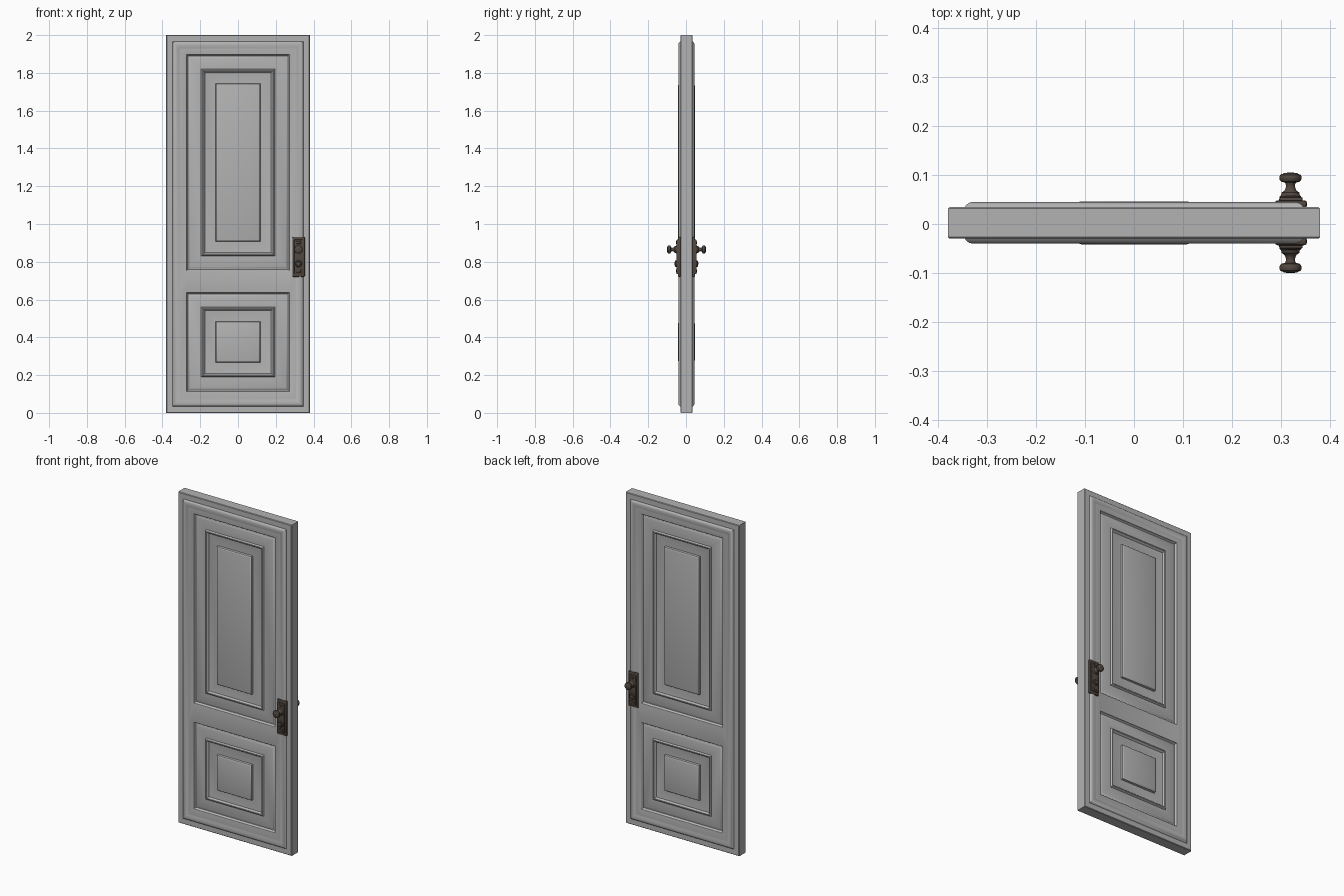
import bpy, bmesh, math
from mathutils import Matrix

cube = bpy.data.objects.get("Cube")
if cube:
    bpy.data.objects.remove(cube, do_unlink=True)


def material(name, rgb):
    m = bpy.data.materials.new(name)
    m.use_nodes = True
    m.diffuse_color = (*rgb, 1)
    m.node_tree.nodes["Principled BSDF"].inputs["Base Color"].default_value = (*rgb, 1)
    return m


GREY = material("grey paint", (0.45, 0.45, 0.45))
BRONZE = material("dark bronze", (0.085, 0.065, 0.052))
MID_Y = 0.0025       # middle of the door thickness
HALF = 0.0325        # half of the slab thickness


def finish(name, bm, mat, side=1, angle=35):
    """Turn a bmesh, built facing -y about y = 0, into a part on one side of the door."""
    if side < 0:
        bmesh.ops.transform(bm, matrix=Matrix.Scale(-1, 4, (0, 1, 0)), verts=bm.verts)
        bmesh.ops.reverse_faces(bm, faces=bm.faces)
    mesh = bpy.data.meshes.new(name)
    bm.to_mesh(mesh)
    bm.free()
    ob = bpy.data.objects.new(name, mesh)
    bpy.context.collection.objects.link(ob)
    mesh.materials.append(mat)
    ob.location.y = MID_Y
    bpy.ops.object.select_all(action='DESELECT')
    ob.select_set(True)
    bpy.context.view_layer.objects.active = ob
    bpy.ops.object.shade_smooth_by_angle(angle=math.radians(angle))
    return ob


def moulding(bm, x, z0, z1, profile, fill):
    """Concentric rectangles: profile lists (inset, height above the slab face)."""
    last = None
    for inset, h in profile:
        y = -HALF - h
        a, b, c = x - inset, z0 + inset, z1 - inset
        ring = [bm.verts.new(p) for p in ((-a, y, b), (a, y, b), (a, y, c), (-a, y, c))]
        if last:
            for i in range(4):
                j = (i + 1) % 4
                bm.faces.new((last[i], last[j], ring[j], ring[i]))
        last = ring
    if fill:
        bm.faces.new(last)


def box(bm, x0, x1, y0, y1, z0, z1, bevel=0, segments=1):
    verts = bmesh.ops.create_cube(bm, size=1)["verts"]
    for v in verts:
        v.co = ((x0 + x1) / 2 + v.co.x * (x1 - x0),
                (y0 + y1) / 2 + v.co.y * (y1 - y0),
                (z0 + z1) / 2 + v.co.z * (z1 - z0))
    if bevel:
        edges = list({e for v in verts for e in v.link_edges})
        bmesh.ops.bevel(bm, geom=edges, offset=bevel, segments=segments,
                        profile=0.5, affect='EDGES')


def lathe(bm, x, z, profile, n=32):
    """Turned part along -y: profile lists (radius, distance from the door middle)."""
    last = None
    for r, d in profile:
        ring = [bm.verts.new((x + r * math.cos(math.tau * i / n), -d,
                              z + r * math.sin(math.tau * i / n))) for i in range(n)]
        if last:
            for i in range(n):
                j = (i + 1) % n
                bm.faces.new((last[i], last[j], ring[j], ring[i]))
        last = ring
    bm.faces.new(last)


# Edge of the slab, open where the panelled faces close it
bm = bmesh.new()
core = HALF - 0.01
box(bm, -0.38, 0.38, -core, core, 0, 2)
bmesh.ops.delete(bm, geom=[f for f in bm.faces if abs(f.normal.y) > 0.5], context='FACES')
finish("door_edge", bm, GREY)

FIELD = 0.006        # stiles and rails
FRAME = [(0, -0.01), (0, -0.003), (0.003, 0), (0.034, 0), (0.038, 0.005), (0.044, 0.009),
         (0.050, 0.010), (0.057, 0.0095), (0.064, 0.008), (0.069, FIELD), (0.075, FIELD)]
PANEL = [(0, FIELD), (0.003, 0.004), (0.006, -0.005), (0.010, -0.008), (0.015, -0.007),
         (0.019, -0.003), (0.022, -0.002), (0.080, -0.002), (0.082, 0.003), (0.086, 0.006),
         (0.091, 0.006), (0.095, 0.003), (0.099, -0.004), (0.104, -0.005),
         (0.157, -0.005), (0.159, 0.007), (0.162, 0.010), (0.167, 0.0115)]
PANELS = [(0.11, 0.64), (0.75, 1.90)]

for side, label in ((1, "front"), (-1, "back")):
    # Stiles, rails, border moulding and the two panels
    bm = bmesh.new()
    moulding(bm, 0.38, 0, 2, FRAME, False)
    xs = (-0.305, -0.275, 0.275, 0.305)
    zs = (0.075, 0.11, 0.64, 0.75, 1.90, 1.925)
    y = -HALF - FIELD
    grid = [[bm.verts.new((x, y, z)) for x in xs] for z in zs]
    for r in range(len(zs) - 1):
        for c in range(len(xs) - 1):
            if not (c == 1 and r in (1, 3)):
                bm.faces.new((grid[r][c], grid[r][c + 1], grid[r + 1][c + 1], grid[r + 1][c]))
    for z0, z1 in PANELS:
        moulding(bm, 0.275, z0, z1, PANEL, True)
    bmesh.ops.remove_doubles(bm, verts=bm.verts, dist=0.0002)
    finish(label + "_panelled_face", bm, GREY, side)

    # Stepped lock plate
    bm = bmesh.new()
    box(bm, 0.288, 0.354, -0.046, -0.03, 0.72, 0.932, 0.006, 2)
    box(bm, 0.297, 0.345, -0.053, -0.04, 0.735, 0.917, 0.004, 2)
    box(bm, 0.309, 0.333, -0.056, -0.05, 0.895, 0.909, 0.002)
    box(bm, 0.309, 0.333, -0.056, -0.05, 0.743, 0.760, 0.002)
    finish(label + "_lock_plate", bm, BRONZE, side)

    # Turned knob with its collar
    bm = bmesh.new()
    lathe(bm, 0.32, 0.865, [(0.022, 0.045), (0.022, 0.054), (0.019, 0.057), (0.018, 0.062),
                            (0.013, 0.065), (0.010, 0.070), (0.009, 0.077), (0.011, 0.082),
                            (0.019, 0.084), (0.022, 0.088), (0.0225, 0.094), (0.021, 0.098),
                            (0.016, 0.100), (0.013, 0.102), (0.004, 0.1025)])
    finish(label + "_knob", bm, BRONZE, side)

    # Small round lock cylinder
    bm = bmesh.new()
    lathe(bm, 0.32, 0.79, [(0.018, 0.045), (0.018, 0.056), (0.015, 0.060),
                           (0.011, 0.0605), (0.010, 0.062), (0.003, 0.0625)])
    finish(label + "_lock_cylinder", bm, BRONZE, side)
